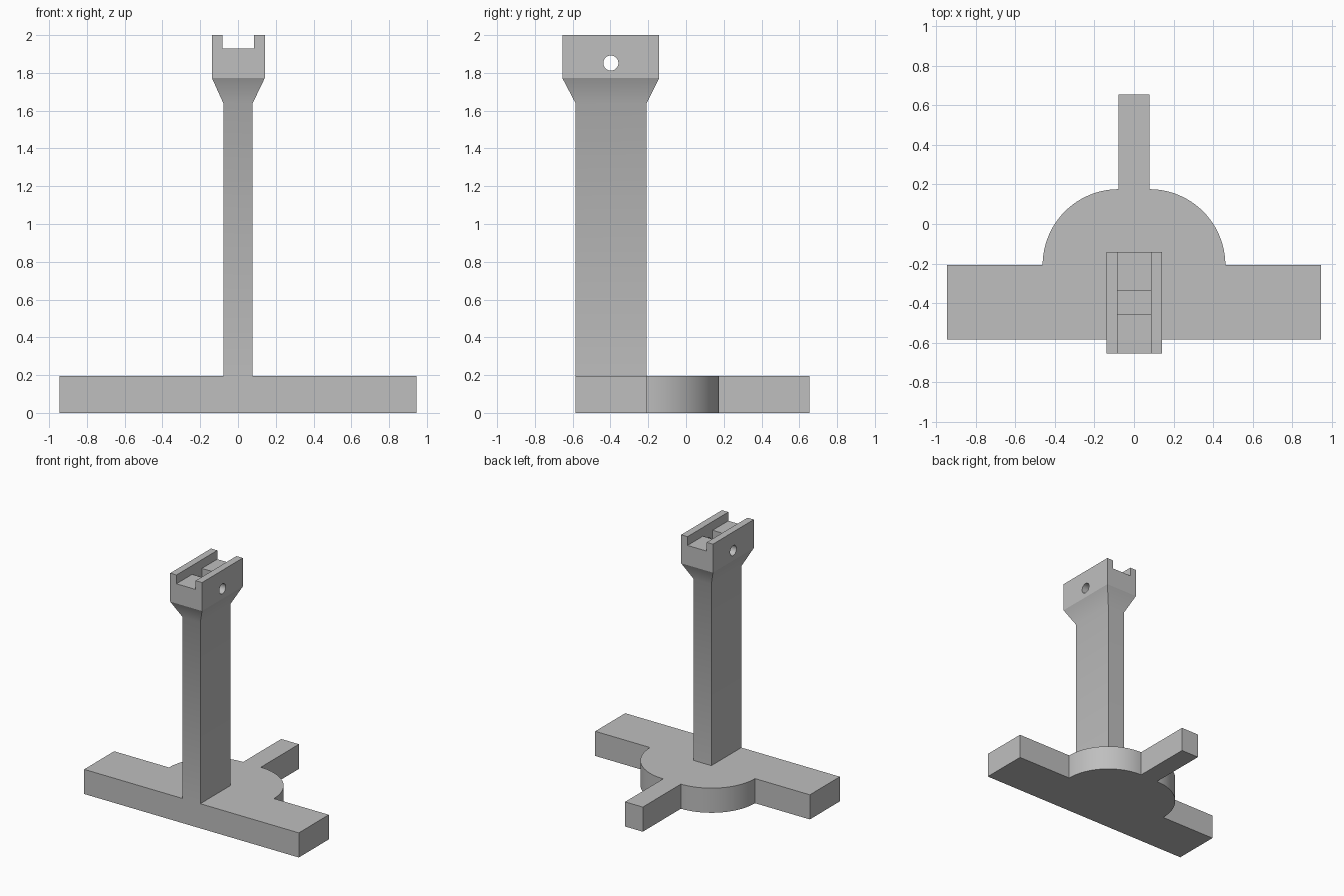
import bpy
import bmesh
from math import cos, sin, pi, radians
from mathutils import Matrix, Vector

cube = bpy.data.objects.get("Cube")
if cube:
    bpy.data.objects.remove(cube, do_unlink=True)

grey = bpy.data.materials.new("plain_grey")
grey.use_nodes = True
colour = (0.52, 0.52, 0.52, 1)
grey.diffuse_color = colour
grey.node_tree.nodes["Principled BSDF"].inputs["Base Color"].default_value = colour


def make_object(name, bm):
    bmesh.ops.recalc_face_normals(bm, faces=bm.faces)
    mesh = bpy.data.meshes.new(name)
    bm.to_mesh(mesh)
    bm.free()
    obj = bpy.data.objects.new(name, mesh)
    bpy.context.collection.objects.link(obj)
    mesh.materials.append(grey)
    return obj


def activate(obj):
    bpy.ops.object.select_all(action="DESELECT")
    obj.select_set(True)
    bpy.context.view_layer.objects.active = obj


def smooth(obj):
    activate(obj)
    bpy.ops.object.shade_smooth_by_angle(angle=radians(30))


def box(name, low, high):
    low, high = Vector(low), Vector(high)
    bm = bmesh.new()
    bmesh.ops.create_cube(bm, size=1)
    bmesh.ops.scale(bm, vec=high - low, verts=bm.verts)
    bmesh.ops.translate(bm, vec=(low + high) / 2, verts=bm.verts)
    return make_object(name, bm)


# Foot: crossbar, two rounded shoulders and a tail, as one mirrored outline
FRONT, BACK, TAIL = -0.585, -0.208, 0.655
HALF, RADIUS, HEIGHT = 0.078, 0.384, 0.196
STEPS = 24
side = [(0.945, FRONT), (0.945, BACK)]
for i in range(STEPS + 1):
    a = pi / 2 * i / STEPS
    side.append((HALF + RADIUS * cos(a), BACK + RADIUS * sin(a)))
side.append((HALF, TAIL))
outline = side + [(-x, y) for x, y in reversed(side)]

bm = bmesh.new()
face = bm.faces.new([bm.verts.new((x, y, 0)) for x, y in outline])
result = bmesh.ops.extrude_face_region(bm, geom=[face])
top = [v for v in result["geom"] if isinstance(v, bmesh.types.BMVert)]
bmesh.ops.translate(bm, vec=(0, 0, HEIGHT), verts=top)
smooth(make_object("foot", bm))

# Post: straight column flaring out to the head, open at both ends
HEAD_LOW, HEAD_HIGH = (-0.138, -0.655, 1.773), (0.142, -0.142, 2.0)
sections = [
    (-HALF, HALF, FRONT, BACK, HEIGHT),
    (-HALF, HALF, FRONT, BACK, 1.64),
    (HEAD_LOW[0], HEAD_HIGH[0], HEAD_LOW[1], HEAD_HIGH[1], HEAD_LOW[2]),
]
bm = bmesh.new()
rings = []
for x0, x1, y0, y1, z in sections:
    corners = ((x0, y0), (x1, y0), (x1, y1), (x0, y1))
    rings.append([bm.verts.new((x, y, z)) for x, y in corners])
for lower, upper in zip(rings, rings[1:]):
    for i in range(4):
        j = (i + 1) % 4
        bm.faces.new((lower[i], lower[j], upper[j], upper[i]))
smooth(make_object("post", bm))

# Head: block with a lengthwise slot, a central pocket and a cross hole
head = box("head", HEAD_LOW, HEAD_HIGH)
slot = box("slot_cutter", (-0.083, -0.8, 1.93), (0.086, 0, 2.1))
pocket = box("pocket_cutter", (-0.083, -0.458, 1.785), (0.086, -0.335, 2.05))
bm = bmesh.new()
bmesh.ops.create_cone(
    bm, cap_ends=True, segments=32, radius1=0.04, radius2=0.04, depth=1,
    matrix=Matrix.Translation((0, -0.398, 1.852)) @ Matrix.Rotation(pi / 2, 4, "Y"))
pin_hole = make_object("pin_hole_cutter", bm)

for cutter in (slot, pocket, pin_hole):
    mod = head.modifiers.new(cutter.name, "BOOLEAN")
    mod.operation = "DIFFERENCE"
    mod.solver = "EXACT"
    mod.object = cutter
    activate(head)
    bpy.ops.object.modifier_apply(modifier=mod.name)
    bpy.data.objects.remove(cutter, do_unlink=True)

# Open the underside of the head where it joins the post
bm = bmesh.new()
bm.from_mesh(head.data)
under = [f for f in bm.faces
         if f.normal.z < -0.9 and f.calc_center_median().z < HEAD_LOW[2] + 0.005]
bmesh.ops.delete(bm, geom=under, context="FACES")
bm.to_mesh(head.data)
bm.free()
smooth(head)
